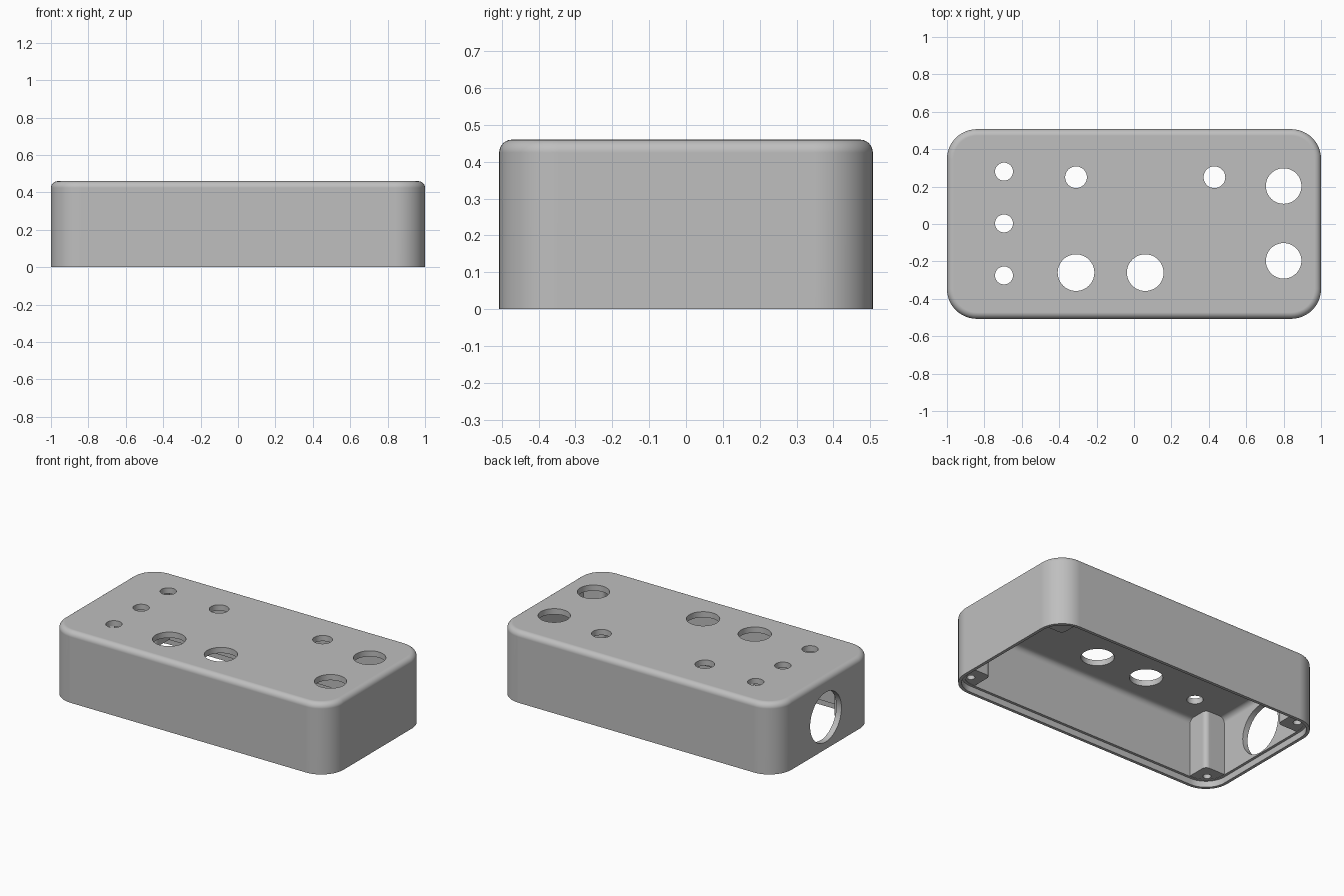
import bpy, bmesh, math
from mathutils import Matrix, Vector

if "Cube" in bpy.data.objects:
    bpy.data.objects.remove(bpy.data.objects["Cube"], do_unlink=True)

HX, HY, HEIGHT = 1.0, 0.507, 0.46     # half length, half width, height
CORNER, WALL, LIP = 0.16, 0.037, 0.02
FILLET, RECESS = 0.035, 0.04

metal = bpy.data.materials.new("cast grey metal")
metal.use_nodes = True
grey = (0.52, 0.52, 0.52, 1)
metal.diffuse_color = grey
metal.node_tree.nodes["Principled BSDF"].inputs["Base Color"].default_value = grey


def arc(cx, cy, r, start, steps):
    """Points of a quarter circle, counter-clockwise."""
    angles = [start + math.pi / 2 * i / steps for i in range(steps + 1)]
    return [(cx + r * math.cos(a), cy + r * math.sin(a)) for a in angles]


def rounded_rect(inset):
    pts = []
    for k, (sx, sy) in enumerate([(1, 1), (-1, 1), (-1, -1), (1, -1)]):
        pts += arc(sx * (HX - CORNER), sy * (HY - CORNER), CORNER - inset,
                   k * math.pi / 2, 12)
    return pts


def loft(bm, rings):
    """Skin a closed solid through rings of (points, z)."""
    loops = [[bm.verts.new((x, y, z)) for x, y in pts] for pts, z in rings]
    for a, b in zip(loops, loops[1:]):
        n = len(a)
        for i in range(n):
            j = (i + 1) % n
            bm.faces.new((a[i], a[j], b[j], b[i]))
    bm.faces.new(loops[0])
    bm.faces.new(loops[-1])


def cylinder(bm, radius, depth, centre, rotation=Matrix()):
    bmesh.ops.create_cone(bm, cap_ends=True, segments=48, radius1=radius,
                          radius2=radius, depth=depth,
                          matrix=Matrix.Translation(Vector(centre)) @ rotation)


def finish(bm, name):
    bmesh.ops.recalc_face_normals(bm, faces=bm.faces)
    mesh = bpy.data.meshes.new(name)
    bm.to_mesh(mesh)
    bm.free()
    mesh.materials.append(metal)
    obj = bpy.data.objects.new(name, mesh)
    bpy.context.collection.objects.link(obj)
    return obj


def apply_boolean(target, tool, operation):
    mod = target.modifiers.new("boolean", 'BOOLEAN')
    mod.operation, mod.solver, mod.object = operation, 'EXACT', tool
    bpy.context.view_layer.update()
    graph = bpy.context.evaluated_depsgraph_get()
    mesh = bpy.data.meshes.new_from_object(target.evaluated_get(graph))
    target.modifiers.clear()
    target.data = mesh
    bpy.data.objects.remove(tool, do_unlink=True)


# Hollow shell: cavity ceiling, inner wall, lid ledge, lip, outer wall, top
quarter = [math.pi / 2 * i / 6 for i in range(7)]
ceiling = HEIGHT - WALL
profile = [(WALL + FILLET * (1 - math.sin(a)), ceiling - FILLET * (1 - math.cos(a)))
           for a in quarter]
profile += [(WALL, RECESS), (LIP, RECESS), (LIP, 0), (0, 0)]
profile += [(FILLET * (1 - math.cos(a)), HEIGHT - FILLET * (1 - math.sin(a)))
            for a in quarter]
bm = bmesh.new()
loft(bm, [(rounded_rect(inset), z) for inset, z in profile])
shell = finish(bm, "enclosure_shell")

# Screw posts in the four corners
bm = bmesh.new()
px, py, r = HX - 0.18, HY - 0.18, 0.03
outline = arc(HX - CORNER, HY - CORNER, CORNER - 0.03, 0, 12)
outline += [(px, HY - 0.03)] + arc(px + r, py + r, r, math.pi, 6) + [(HX - 0.03, py)]
corners = [(sx, sy) for sx in (1, -1) for sy in (1, -1)]
for sx, sy in corners:
    pts = [(sx * x, sy * y) for x, y in outline]
    loft(bm, [(pts, RECESS + 0.002), (pts, ceiling + 0.015)])
apply_boolean(shell, finish(bm, "screw_posts"), 'UNION')

# Drilled holes: top panel, side jack opening and screw holes
bm = bmesh.new()
top_holes = [(-0.695, 0.28, 0.048), (-0.695, 0.003, 0.048), (-0.695, -0.275, 0.048),
             (-0.31, 0.25, 0.058), (0.43, 0.25, 0.058),
             (0.8, 0.203, 0.095), (0.8, -0.197, 0.095),
             (-0.31, -0.26, 0.098), (0.06, -0.26, 0.098)]
for x, y, radius in top_holes:
    cylinder(bm, radius, 0.2, (x, y, HEIGHT))
cylinder(bm, 0.16, 0.2, (-HX, 0, 0.207), Matrix.Rotation(math.pi / 2, 4, 'Y'))
for sx, sy in corners:
    cylinder(bm, 0.024, 0.5, (sx * 0.9, sy * 0.41, 0.06))
apply_boolean(shell, finish(bm, "hole_cutters"), 'DIFFERENCE')

# Smooth the fillets while keeping the flat panels flat
bpy.ops.object.select_all(action='DESELECT')
shell.select_set(True)
bpy.context.view_layer.objects.active = shell
bpy.ops.object.shade_smooth_by_angle(angle=math.radians(30))
weighted = shell.modifiers.new("weighted normals", 'WEIGHTED_NORMAL')
weighted.keep_sharp = True
